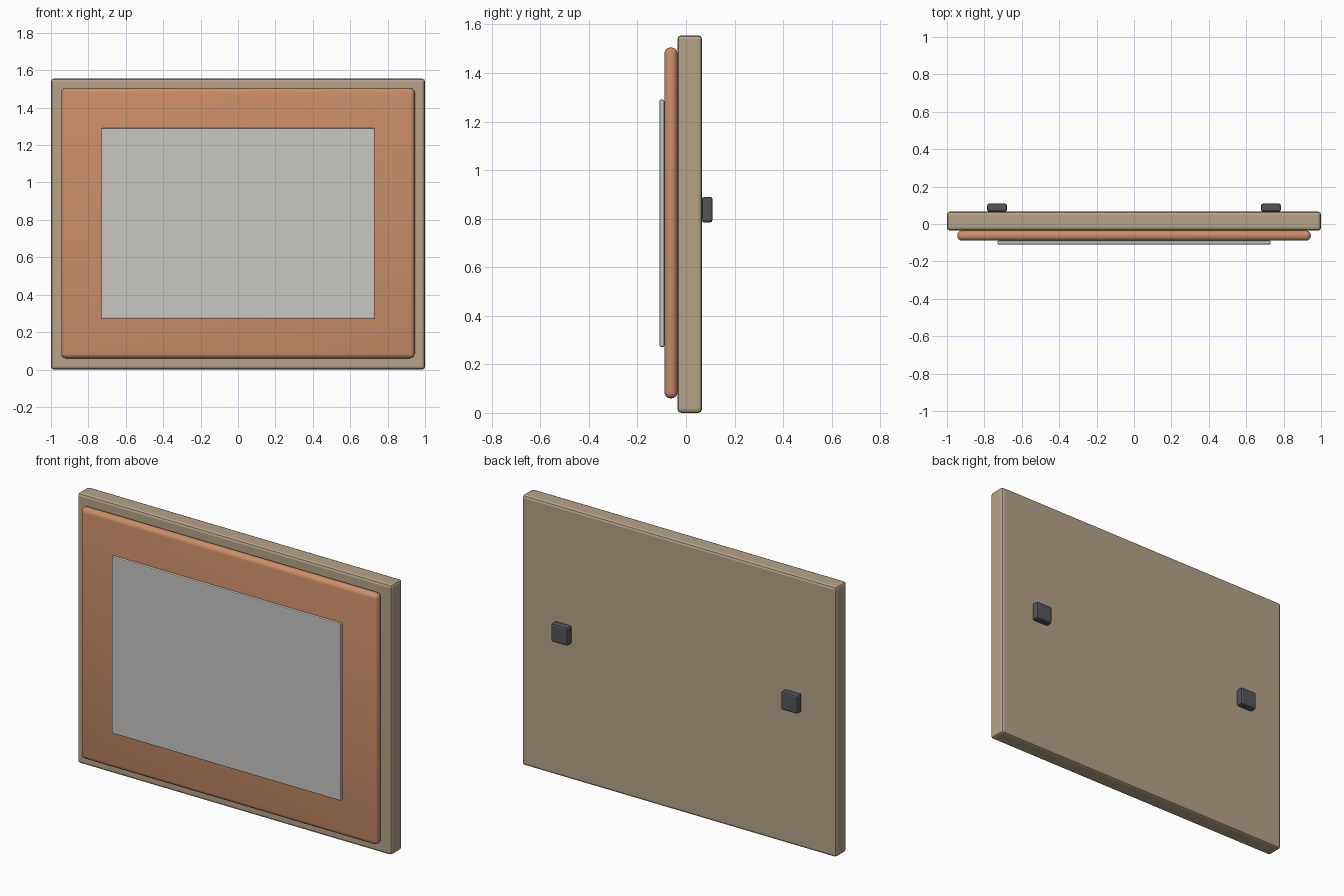
import bpy
import bmesh

cube = bpy.data.objects.get("Cube")
if cube:
    bpy.data.objects.remove(cube, do_unlink=True)


def make_material(name, r, g, b):
    mat = bpy.data.materials.new(name)
    mat.use_nodes = True
    mat.diffuse_color = (r, g, b, 1)
    bsdf = mat.node_tree.nodes["Principled BSDF"]
    bsdf.inputs["Base Color"].default_value = (r, g, b, 1)
    bsdf.inputs["Roughness"].default_value = 0.7
    return mat


def rounded_box(name, low, high, bevel, segments, mat, smooth=False):
    """Box between two corners with bevelled edges."""
    bm = bmesh.new()
    bmesh.ops.create_cube(bm, size=1)
    for v in bm.verts:
        for i in range(3):
            v.co[i] = low[i] if v.co[i] < 0 else high[i]
    bmesh.ops.bevel(bm, geom=bm.edges[:], offset=bevel, segments=segments,
                    profile=0.5, affect='EDGES', clamp_overlap=True)
    bm.normal_update()
    if smooth:
        # Mitred front: four panels running to the middle
        front = [f for f in bm.faces if f.normal.y < -0.99]
        bmesh.ops.poke(bm, faces=[max(front, key=lambda f: f.calc_area())])
        for f in bm.faces:
            f.smooth = True
    mesh = bpy.data.meshes.new(name)
    bm.to_mesh(mesh)
    bm.free()
    mesh.materials.append(mat)
    obj = bpy.data.objects.new(name, mesh)
    bpy.context.collection.objects.link(obj)
    return obj


tan = make_material("tan board", 0.47, 0.37, 0.25)
copper = make_material("copper orange", 0.60, 0.27, 0.14)
grey = make_material("light grey", 0.58, 0.57, 0.55)
dark = make_material("dark slate", 0.085, 0.09, 0.105)

# Backing board
rounded_box("backing_board", (-1, -0.035, 0), (1, 0.066, 1.555), 0.015, 2, tan)

# Rounded mitred surround
rounded_box("surround", (-0.945, -0.089, 0.06), (0.945, -0.035, 1.505),
            0.025, 4, copper, smooth=True)

# Flat picture panel
rounded_box("picture_panel", (-0.73, -0.109, 0.272), (0.73, -0.0895, 1.29),
            0.005, 2, grey)

# Wall mounting blocks on the back
for side, x in (("left", 0.732), ("right", -0.732)):
    rounded_box(side + "_mounting_block", (x - 0.053, 0.066, 0.784),
                (x + 0.053, 0.109, 0.89), 0.01, 2, dark)
